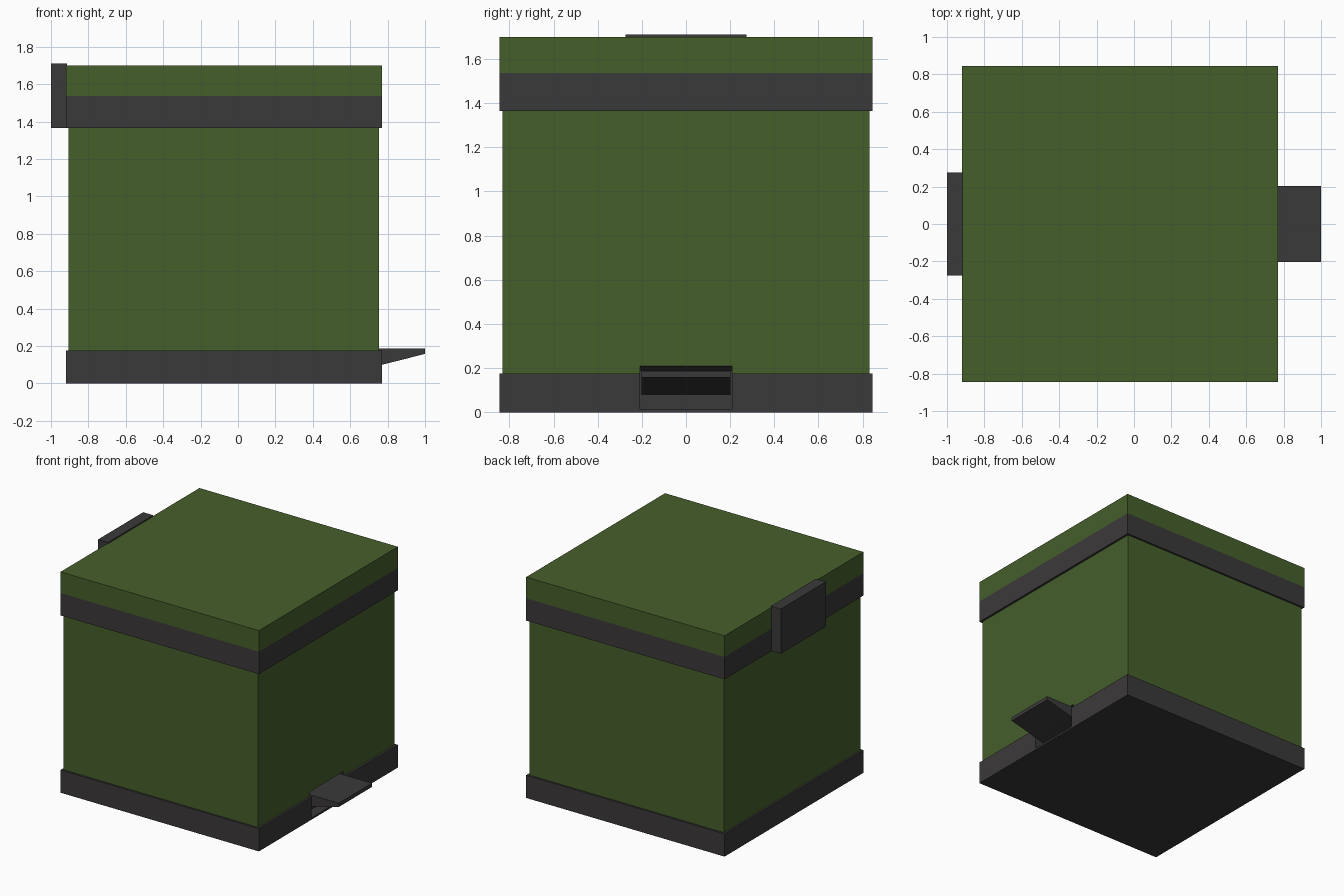
import bpy, bmesh

if "Cube" in bpy.data.objects:
    bpy.data.objects.remove(bpy.data.objects["Cube"])


def material(name, rgb):
    m = bpy.data.materials.new(name)
    m.diffuse_color = (*rgb, 1.0)
    m.use_nodes = True
    m.node_tree.nodes["Principled BSDF"].inputs["Base Color"].default_value = m.diffuse_color
    return m


green = material("olive green", (0.061, 0.114, 0.024))
dark = material("charcoal plastic", (0.044, 0.041, 0.041))


def prism(name, profile, y0, y1, *mats):
    """Extrude an x-z profile along y."""
    bm = bmesh.new()
    near = [bm.verts.new((x, y0, z)) for x, z in profile]
    far = [bm.verts.new((x, y1, z)) for x, z in profile]
    bm.faces.new(near)
    bm.faces.new(far[::-1])
    n = len(profile)
    for i in range(n):
        j = (i + 1) % n
        bm.faces.new((near[i], far[i], far[j], near[j]))
    bmesh.ops.recalc_face_normals(bm, faces=bm.faces)
    mesh = bpy.data.meshes.new(name)
    bm.to_mesh(mesh)
    bm.free()
    ob = bpy.data.objects.new(name, mesh)
    bpy.context.collection.objects.link(ob)
    for m in mats:
        mesh.materials.append(m)
    return ob


def box(name, x0, x1, half_y, z0, z1, *mats):
    return prism(name, [(x0, z0), (x1, z0), (x1, z1), (x0, z1)],
                 -half_y, half_y, *mats)


# Bin: base plinth and slightly narrower body
base = box("base", -0.92, 0.77, 0.845, 0.0, 0.175, dark)
body = box("body", -0.905, 0.753, 0.83, 0.175, 1.40, green, dark)

# Lid with a dark lower band, split at the colour line
lid = box("lid", -0.92, 0.77, 0.845, 1.365, 1.70, green, dark)
bm = bmesh.new()
bm.from_mesh(lid.data)
bmesh.ops.bisect_plane(bm, geom=bm.verts[:] + bm.edges[:] + bm.faces[:],
                       plane_co=(0, 0, 1.537), plane_no=(0, 0, 1))
for f in bm.faces:
    f.material_index = 1 if f.calc_center_median().z < 1.537 else 0
bm.to_mesh(lid.data)
bm.free()

# Hinge block at the back of the lid
box("hinge", -1.0, -0.915, 0.275, 1.365, 1.71, dark)

# Recess for the pedal, cut through base and body
cutter = prism("pedal_slot_cutter",
               [(0.69, 0.015), (0.85, 0.015), (0.85, 0.238), (0.69, 0.19)],
               -0.208, 0.208, dark)
cutter.hide_render = True
cutter.hide_viewport = True
for ob in (base, body):
    cut = ob.modifiers.new("pedal_slot", 'BOOLEAN')
    cut.operation = 'DIFFERENCE'
    cut.solver = 'EXACT'
    cut.object = cutter
    cut.material_mode = 'TRANSFER'

# Wedge-shaped foot pedal
prism("pedal", [(0.685, 0.08), (0.77, 0.10), (1.0, 0.158), (1.0, 0.187),
                (0.685, 0.187)], -0.202, 0.202, dark)
